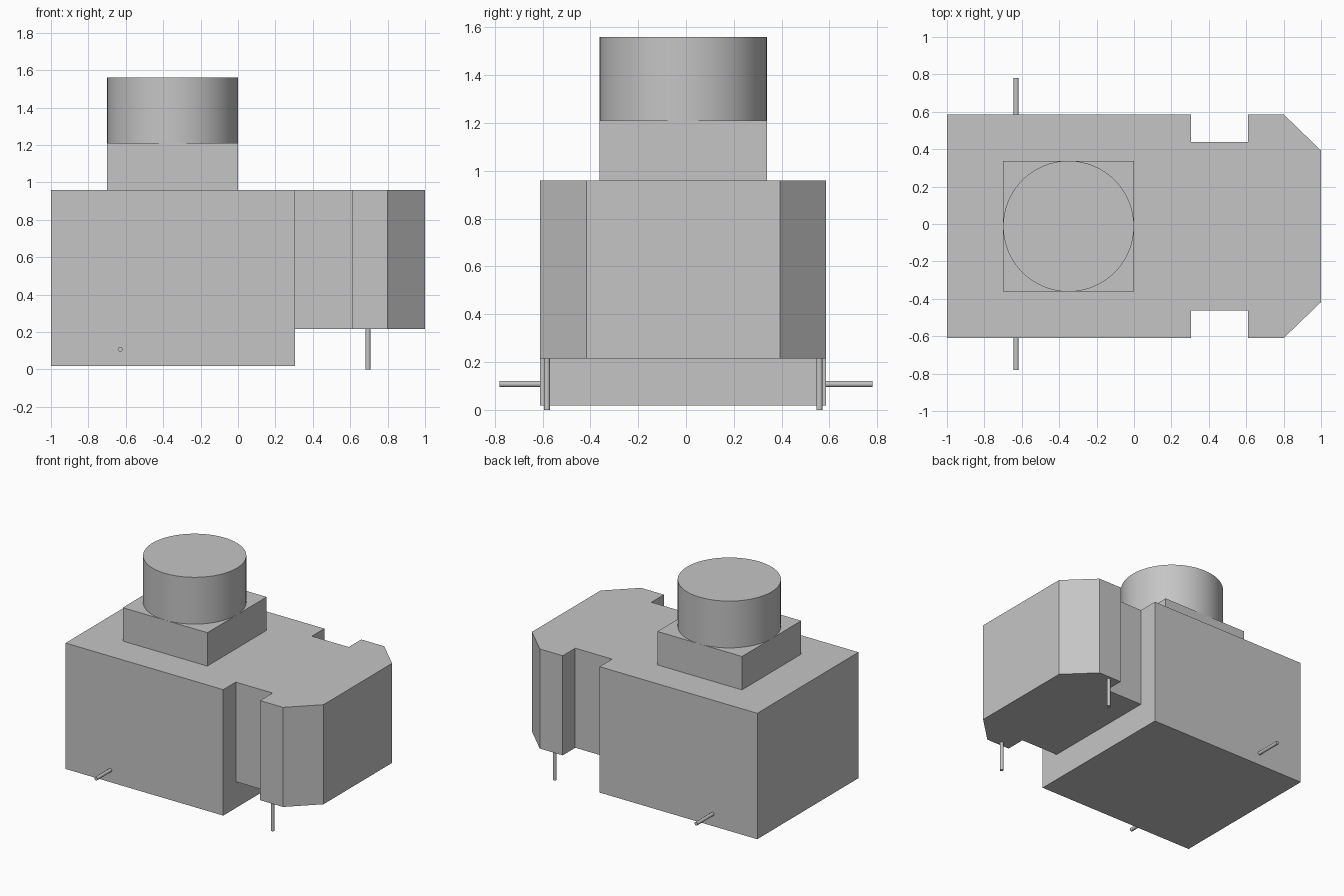
import bpy, bmesh, math
from mathutils import Vector

cube = bpy.data.objects.get("Cube")
if cube:
    bpy.data.objects.remove(cube, do_unlink=True)

MID_Y = -0.012           # centre line of the housing
BASE, SHELF, TOP = 0.018, 0.215, 0.96

grey = bpy.data.materials.new("grey plastic")
grey.use_nodes = True
colour = (0.56, 0.56, 0.56, 1)
grey.diffuse_color = colour
grey.node_tree.nodes["Principled BSDF"].inputs["Base Color"].default_value = colour


def finish(obj, name):
    obj.name = name
    obj.data.materials.append(grey)
    return obj


def cylinder(name, start, end, radius, sides):
    start, end = Vector(start), Vector(end)
    axis = end - start
    bpy.ops.mesh.primitive_cylinder_add(
        vertices=sides, radius=radius, depth=axis.length, location=(start + end) / 2,
        rotation=axis.to_track_quat('Z', 'Y').to_euler())
    bpy.ops.object.shade_smooth_by_angle(angle=math.radians(35))
    return finish(bpy.context.object, name)


def housing():
    # Half outline mirrored across the centre line
    half = [(-1, 0.598), (0.305, 0.598), (0.305, 0.45), (0.61, 0.45),
            (0.61, 0.598), (0.8, 0.598), (1, 0.405)]
    outline = half + [(x, -y) for x, y in reversed(half)]
    bm = bmesh.new()
    verts = [bm.verts.new((x, y + MID_Y, SHELF)) for x, y in outline]
    floor = bm.faces.new(verts)
    # Raise the whole outline, keeping the floor face
    raised = bmesh.ops.extrude_face_region(bm, geom=[floor], use_keep_orig=True)
    bmesh.ops.translate(bm, vec=(0, 0, TOP - SHELF),
                        verts=[g for g in raised["geom"] if isinstance(g, bmesh.types.BMVert)])
    # Split the floor at the notches and drop its rear half to form the deep block
    bmesh.utils.face_split(floor, verts[2], verts[-3])
    rear = min((f for f in bm.faces if all(abs(v.co.z - SHELF) < 1e-4 for v in f.verts)),
               key=lambda f: f.calc_center_median().x)
    lowered = bmesh.ops.extrude_face_region(bm, geom=[rear])
    bmesh.ops.translate(bm, vec=(0, 0, BASE - SHELF),
                        verts=[g for g in lowered["geom"] if isinstance(g, bmesh.types.BMVert)])
    if rear.is_valid:
        bmesh.ops.delete(bm, geom=[rear], context='FACES_ONLY')
    bmesh.ops.dissolve_limit(bm, angle_limit=0.01, verts=bm.verts[:], edges=bm.edges[:])
    bmesh.ops.recalc_face_normals(bm, faces=bm.faces[:])
    mesh = bpy.data.meshes.new("housing")
    bm.to_mesh(mesh)
    bm.free()
    obj = bpy.data.objects.new("housing", mesh)
    bpy.context.collection.objects.link(obj)
    finish(obj, "housing")


housing()

# Square collar and round button
bpy.ops.mesh.primitive_cube_add(size=1, location=(-0.35, MID_Y, (TOP + 1.21) / 2))
collar = finish(bpy.context.object, "button_collar")
collar.scale = (0.7, 0.7, 1.21 - TOP)
cylinder("button", (-0.35, MID_Y, 1.21), (-0.35, MID_Y, 1.56), 0.35, 64)

# Side pegs and downward pins
for label, side in (("left", -1), ("right", 1)):
    cylinder(f"side_peg_{label}", (-0.63, MID_Y + side * 0.597, 0.108),
             (-0.63, side * 0.78, 0.108), 0.013, 16)
    y = MID_Y + side * 0.57
    cylinder(f"solder_pin_{label}", (0.695, y, 0), (0.695, y, SHELF), 0.013, 16)
